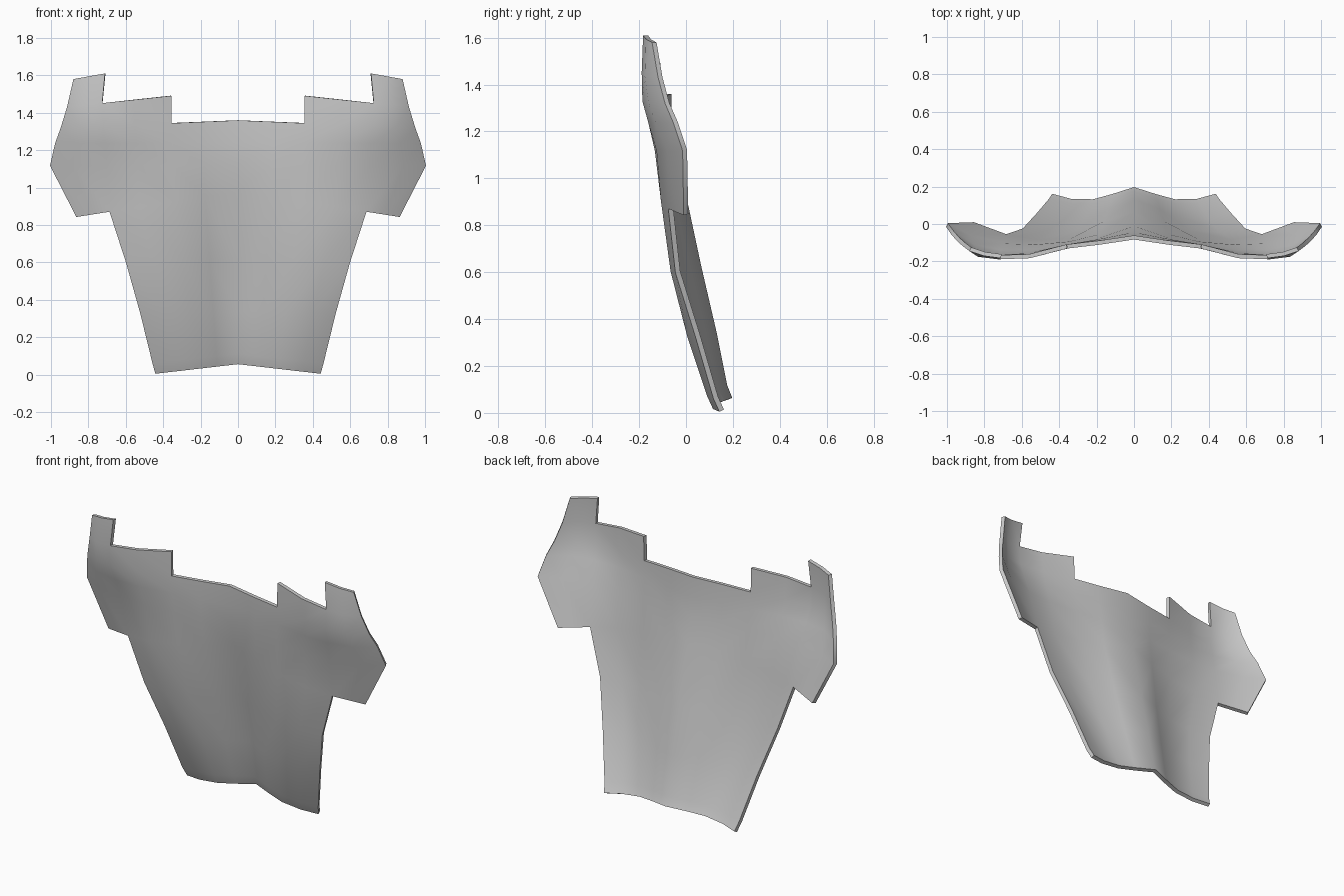
import bpy

if "Cube" in bpy.data.objects:
    bpy.data.objects.remove(bpy.data.objects["Cube"])

# Each row: z at centre, z slope along x, first column, x of column 4, x of outer columns, y per column
ROWS = [
    (0.060, -0.114, 0, 0.440, (), (.187, .150, .122, .125, .152)),
    (0.115, -0.110, 0, 0.455, (), (.165, .127, .098, .100, .127)),
    (0.340, -0.020, 0, 0.520, (), (.120, .070, .025, .015, .050)),
    (0.620, -0.030, 0, 0.597, (), (.055, .005, -.045, -.055, -.035)),
    (0.980, -0.156, 0, 0.685, (.78, .86), (-.022, -.065, -.090, -.095, -.065, -.030, 0)),
    (1.120, 0.000, 0, 0.700, (.88, 1.0), (-.055, -.085, -.105, -.122, -.115, -.070, -.005)),
    (1.240, 0.000, 0, 0.712, (.86, .972), (-.072, -.092, -.120, -.150, -.150, -.120, -.045)),
    (1.360, -0.042, 0, 0.720, (.84, .942), (-.072, -.100, -.120, -.165, -.175, -.150, -.080)),
    (1.530, -0.108, 2, 0.725, (.83, .908), (-.120, -.172, -.178, -.165, -.110)),
    (1.739, -0.182, 4, 0.710, (.80, .875), (-.172, -.160, -.135)),
]
# Neck edges at columns 0-2 line up at x = 0.355 on the upper rows
FRACS = (0, .26, .495, .77, 1)

verts, index = [], {}
for r, (z0, slope, first, x4, outer, ys) in enumerate(ROWS):
    xs = [f * x4 for f in FRACS] + list(outer)
    for k, y in enumerate(ys):
        c = first + k
        index[r, c] = len(verts)
        verts.append((xs[c], y, z0 + slope * xs[c]))

# Join neighbouring rows wherever all four corners exist
faces = []
for r in range(len(ROWS) - 1):
    for c in range(6):
        quad = [(r, c), (r, c + 1), (r + 1, c + 1), (r + 1, c)]
        if all(q in index for q in quad):
            faces.append([index[q] for q in quad])

mesh = bpy.data.meshes.new("chest_plate")
mesh.from_pydata(verts, [], faces)
plate = bpy.data.objects.new("chest_plate", mesh)
bpy.context.collection.objects.link(plate)

# Mirror the half sheet, then give it thickness
mirror = plate.modifiers.new("mirror", 'MIRROR')
mirror.use_clip = True
solid = plate.modifiers.new("thickness", 'SOLIDIFY')
solid.thickness = 0.022
solid.offset = 0

bpy.context.view_layer.objects.active = plate
plate.select_set(True)
for name in ("mirror", "thickness"):
    bpy.ops.object.modifier_apply(modifier=name)
bpy.ops.object.shade_smooth_by_angle(angle=0.8)
